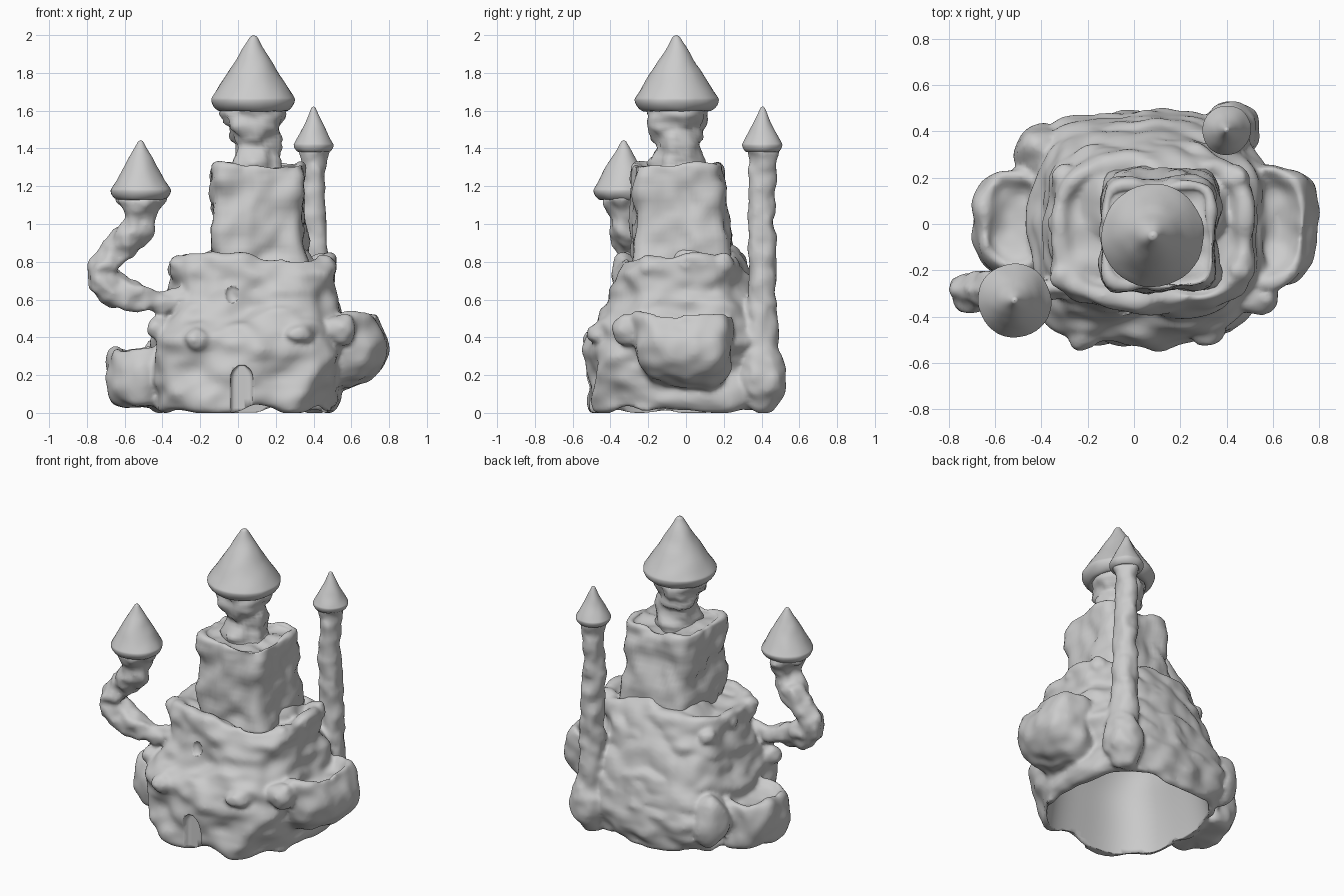
import bpy, bmesh, math
from mathutils import Vector, noise


def catmull(rows, steps):
    """Smoothly resample a list of equal-length tuples."""
    out = []
    for i in range(len(rows) - 1):
        a, b, c, d = (rows[min(max(i + k, 0), len(rows) - 1)] for k in (-1, 0, 1, 2))
        for s in range(steps):
            t = s / steps
            out.append([0.5 * (2*q + (r - p)*t + (2*p - 5*q + 4*r - w)*t*t + (3*q - p - 3*r + w)*t**3)
                        for p, q, r, w in zip(a, b, c, d)])
    out.append(list(rows[-1]))
    return out


def finish(name, bm):
    me = bpy.data.meshes.new(name)
    bm.to_mesh(me)
    bm.free()
    me.shade_smooth()
    ob = bpy.data.objects.new(name, me)
    bpy.context.collection.objects.link(ob)
    return ob


def skin(name, rings, amp, freq, strata=1.0):
    """Bridge closed rings, cap the ends and roughen along the normals."""
    bm = bmesh.new()
    loops = [[bm.verts.new(p) for p in ring] for ring in rings]
    n = len(loops[0])
    for a, b in zip(loops, loops[1:]):
        for i in range(n):
            j = (i + 1) % n
            bm.faces.new((a[i], a[j], b[j], b[i]))
    for ring in (loops[0], loops[-1]):
        mid = bm.verts.new(sum((v.co for v in ring), Vector()) / n)
        for i in range(n):
            bm.faces.new((ring[i], ring[(i + 1) % n], mid))
    bmesh.ops.recalc_face_normals(bm, faces=bm.faces)
    bm.normal_update()
    shift = []
    for v in bm.verts:
        q = Vector((v.co.x, v.co.y, v.co.z * strata)) * freq
        shift.append(v.normal * amp * (noise.noise(q) + 0.5 * noise.noise(q * 2.1)))
    for v, s in zip(bm.verts, shift):
        v.co += s
        if amp:
            v.co.z = max(v.co.z, 0.0)
    return finish(name, bm)


def block(name, rows, power, amp=0.03, freq=6, seg=72, steps=5, strata=1.0):
    """Rows are (z, x0, x1, y0, y1); the plan is a rounded rectangle."""
    rings = []
    for z, x0, x1, y0, y1 in catmull(rows, steps):
        ring = []
        for i in range(seg):
            a = 2 * math.pi * i / seg
            c, s = math.cos(a), math.sin(a)
            k = (abs(c)**power + abs(s)**power) ** (-1 / power)
            ring.append(((x0 + x1)/2 + (x1 - x0)/2*c*k, (y0 + y1)/2 + (y1 - y0)/2*s*k, z))
        rings.append(ring)
    return skin(name, rings, amp, freq, strata)


def tube(name, pts, amp=0.02, freq=12, seg=28, steps=5):
    """Points are (x, y, z, radius)."""
    path = catmull(pts, steps)
    rings = []
    for i, p in enumerate(path):
        t = (Vector(path[min(i + 1, len(path) - 1)][:3]) - Vector(path[max(i - 1, 0)][:3])).normalized()
        u = t.cross(Vector((0, 1, 0))).normalized()
        w = u.cross(t)
        rings.append([Vector(p[:3]) + (u*math.cos(a) + w*math.sin(a)) * p[3]
                      for a in (2 * math.pi * k / seg for k in range(seg))])
    return skin(name, rings, amp, freq)


def cone_roof(name, x, y, base, top, r, neck):
    """Pointed roof with a rounded eave."""
    h = top - base
    prof = [(0.05, neck), (0.03, r*0.80), (0.09, r*0.94), (0.17, r), (0.24, r*0.94), (0.5, r*0.63),
            (0.75, r*0.34), (0.93, r*0.14), (0.98, r*0.08), (1.0, 0.0)]
    rings = [[(x + max(q, 0.001)*math.cos(2*math.pi*k/40), y + max(q, 0.001)*math.sin(2*math.pi*k/40), base + h*f)
              for k in range(40)] for f, q in catmull(prof, 4)]
    return skin(name, rings, 0.006, 8)


def boulder(name, x, y, z, r, h=1.0):
    bm = bmesh.new()
    bmesh.ops.create_icosphere(bm, subdivisions=3, radius=r)
    for v in bm.verts:
        v.co *= 1 + 0.25 * noise.noise(v.co * 1.2 / r + Vector((x, y, z)) * 9)
        v.co = Vector((v.co.x + x, v.co.y + y, v.co.z * h + z))
    return finish(name, bm)


def carve(ob, cutter):
    cutter.hide_render = True
    cutter.hide_viewport = True
    m = ob.modifiers.new("carve", 'BOOLEAN')
    m.operation, m.object, m.solver = 'DIFFERENCE', cutter, 'EXACT'


# Rock base rising in ledges to the terrace wall
rock = block("rock_base", [
    (0.04, 0.00, 0.08, -0.04, 0.04), (0.02, -0.28, 0.34, -0.32, 0.28),
    (0.01, -0.41, 0.48, -0.45, 0.42), (0.04, -0.45, 0.51, -0.50, 0.46),
    (0.18, -0.45, 0.53, -0.51, 0.49), (0.36, -0.44, 0.56, -0.52, 0.46),
    (0.46, -0.43, 0.57, -0.49, 0.43), (0.53, -0.41, 0.55, -0.43, 0.39),
    (0.62, -0.39, 0.53, -0.40, 0.36), (0.74, -0.37, 0.53, -0.38, 0.32),
    (0.82, -0.36, 0.51, -0.35, 0.28), (0.83, -0.31, 0.46, -0.31, 0.25),
    (0.79, -0.25, 0.41, -0.27, 0.22), (0.79, -0.10, 0.30, -0.18, 0.15)],
    3.0, amp=0.05, freq=4.2, seg=110, steps=6, strata=1.6)
fused = [rock]

# Bank of rock running from the back of the keep down to the base
fused.append(block("back_slope", [
    (0.30, -0.40, 0.46, -0.10, 0.47), (0.45, -0.39, 0.45, -0.10, 0.44), (0.60, -0.35, 0.43, -0.10, 0.385),
    (0.76, -0.27, 0.41, -0.10, 0.33), (0.85, -0.16, 0.36, -0.10, 0.27), (0.88, -0.06, 0.30, -0.05, 0.2)],
    2.6, amp=0.04, freq=5))

# Open bowl-shaped bastions at each side
fused.append(block("right_bastion", [
    (0.13, 0.44, 0.60, -0.12, 0.14), (0.18, 0.42, 0.69, -0.20, 0.20), (0.28, 0.42, 0.79, -0.25, 0.24),
    (0.40, 0.42, 0.78, -0.28, 0.26), (0.50, 0.42, 0.75, -0.28, 0.26), (0.525, 0.44, 0.72, -0.24, 0.23),
    (0.47, 0.47, 0.68, -0.18, 0.18), (0.43, 0.52, 0.62, -0.08, 0.08)], 2.4, amp=0.03, seg=56))
fused.append(block("left_bastion", [
    (0.03, -0.60, -0.36, -0.18, 0.20), (0.06, -0.66, -0.36, -0.22, 0.23), (0.18, -0.69, -0.36, -0.23, 0.24),
    (0.31, -0.68, -0.36, -0.21, 0.24), (0.345, -0.64, -0.38, -0.18, 0.21),
    (0.315, -0.60, -0.40, -0.14, 0.16), (0.30, -0.54, -0.44, -0.06, 0.08)], 2.4, amp=0.03, seg=56))

# Tall slim tower at the back right, spreading into a foot
fused.append(tube("tall_tower", [
    (0.40, 0.35, 0.02, 0.05), (0.41, 0.39, 0.08, 0.10), (0.425, 0.41, 0.18, 0.125), (0.42, 0.40, 0.32, 0.095),
    (0.41, 0.40, 0.55, 0.08), (0.41, 0.405, 0.80, 0.074), (0.40, 0.40, 1.05, 0.070),
    (0.40, 0.405, 1.25, 0.068), (0.40, 0.405, 1.33, 0.066), (0.40, 0.405, 1.40, 0.085)], 0.018, 11, steps=8))
cone_roof("tall_tower_roof", 0.40, 0.405, 1.375, 1.62, 0.105, 0.07)

# Hooked side turret growing out of the terrace wall
fused.append(tube("hooked_turret", [
    (-0.28, -0.28, 0.60, 0.06), (-0.40, -0.29, 0.60, 0.055), (-0.55, -0.30, 0.615, 0.075),
    (-0.66, -0.29, 0.66, 0.09), (-0.72, -0.29, 0.72, 0.085), (-0.70, -0.29, 0.79, 0.075),
    (-0.64, -0.29, 0.87, 0.085), (-0.56, -0.31, 0.93, 0.09), (-0.52, -0.33, 1.01, 0.08),
    (-0.515, -0.33, 1.09, 0.105), (-0.515, -0.33, 1.14, 0.12)], 0.035, 11))
cone_roof("hooked_turret_roof", -0.515, -0.33, 1.12, 1.445, 0.158, 0.10)

# Lumps on the ledges and the terrace rim
for x, y, z, r, h in [
        (-0.22, -0.49, 0.39, 0.06, 1), (0.32, -0.45, 0.42, 0.08, 0.7), (0.54, -0.31, 0.44, 0.085, 1),
        (-0.42, -0.30, 0.45, 0.06, 1), (-0.40, 0.31, 0.24, 0.12, 1.4), (-0.30, -0.23, 0.78, 0.06, 1),
        (-0.32, 0.00, 0.76, 0.055, 1), (-0.30, 0.20, 0.72, 0.06, 1), (0.46, -0.20, 0.78, 0.06, 1),
        (0.47, 0.00, 0.78, 0.055, 1), (0.44, 0.20, 0.79, 0.06, 1)]:
    fused.append(boulder("ledge_lump", x, y, z, r, h))

# Melt all the rock parts into one skin
with bpy.context.temp_override(active_object=rock, object=rock, selected_objects=fused,
                               selected_editable_objects=fused):
    bpy.ops.object.join()
m = rock.modifiers.new("melt", 'REMESH')
m.mode, m.voxel_size, m.use_smooth_shade = 'VOXEL', 0.014, True
m = rock.modifiers.new("soften", 'SMOOTH')
m.factor, m.iterations = 0.5, 4

# Hollow underside, arched doorway and small window
carve(rock, block("hollow_cutter", [
    (-0.10, -0.41, 0.48, -0.46, 0.43), (0.04, -0.40, 0.47, -0.455, 0.42), (0.22, -0.37, 0.45, -0.43, 0.39),
    (0.40, -0.33, 0.43, -0.40, 0.35), (0.55, -0.30, 0.42, -0.33, 0.28), (0.62, -0.20, 0.32, -0.25, 0.2)],
    3.0, amp=0))
carve(rock, block("door_cutter", [
    (-0.05, -0.04, 0.08, -0.7, -0.475), (0.16, -0.04, 0.08, -0.7, -0.475),
    (0.22, -0.03, 0.07, -0.7, -0.475), (0.25, 0.00, 0.04, -0.7, -0.475)], 8, amp=0, seg=32))
carve(rock, boulder("window_cutter", -0.03, -0.405, 0.63, 0.045, 1.1))

# Square keep with a slightly recessed top
block("keep", [
    (0.77, -0.12, 0.36, -0.28, 0.24), (0.88, -0.13, 0.35, -0.28, 0.24), (1.05, -0.13, 0.34, -0.28, 0.22),
    (1.22, -0.14, 0.34, -0.28, 0.20), (1.295, -0.13, 0.34, -0.28, 0.18), (1.31, -0.12, 0.33, -0.26, 0.16),
    (1.295, -0.09, 0.30, -0.23, 0.13), (1.29, 0.05, 0.15, -0.1, 0.0)], 6, amp=0.036, freq=6.5)

# Central turret
tube("main_turret", [(0.1, -0.05, 1.27, 0.14), (0.1, -0.05, 1.32, 0.13), (0.1, -0.05, 1.42, 0.12),
                     (0.09, -0.05, 1.49, 0.14), (0.085, -0.05, 1.56, 0.16), (0.085, -0.05, 1.61, 0.165)], 0.035, 11)
cone_roof("main_turret_roof", 0.08, -0.05, 1.585, 2.0, 0.222, 0.14)
